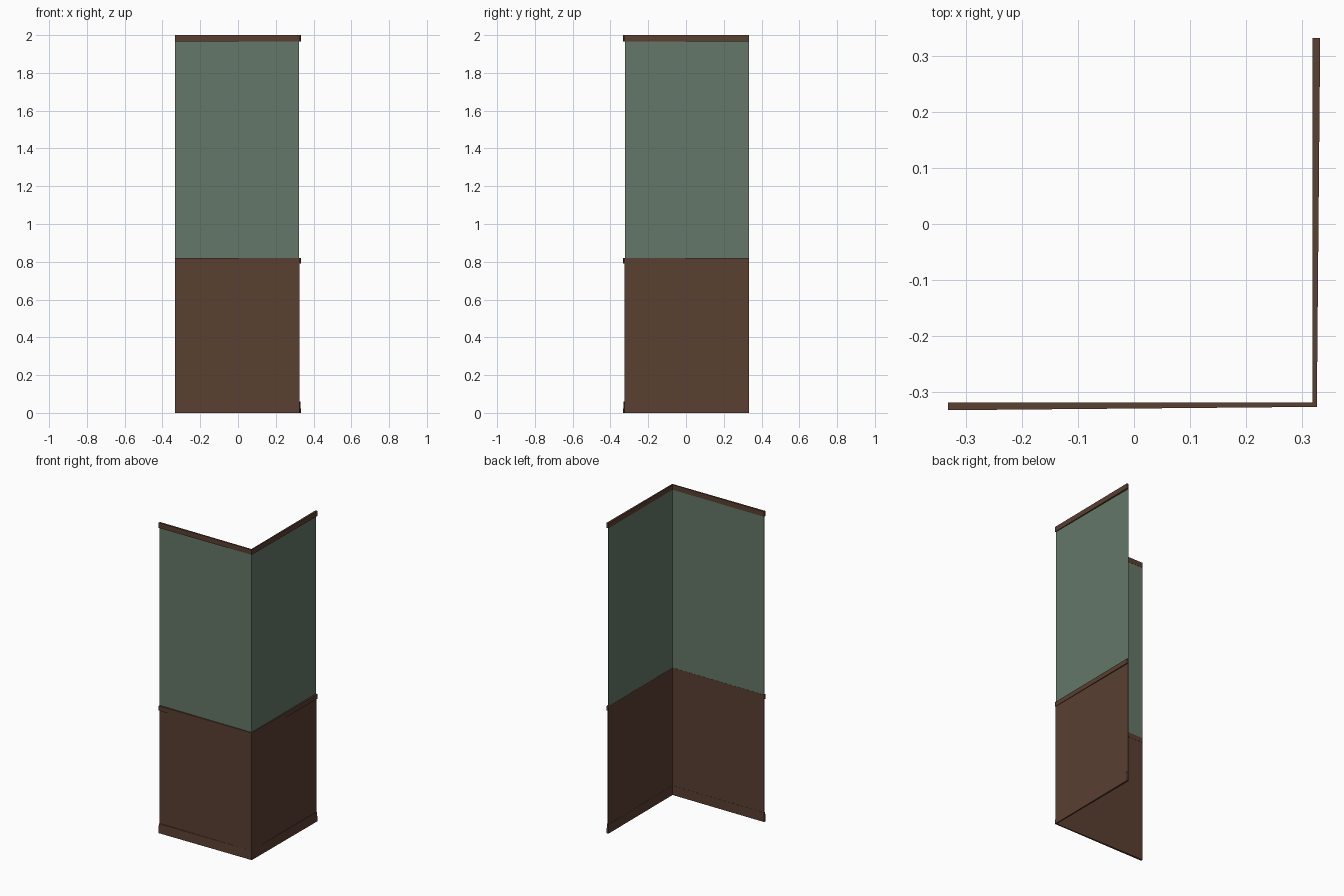
import bpy
import bmesh

if "Cube" in bpy.data.objects:
    bpy.data.objects.remove(bpy.data.objects["Cube"])

END = 0.333  # free end of each wall


def material(name, rgb):
    m = bpy.data.materials.new(name)
    m.diffuse_color = (*rgb, 1.0)
    m.use_nodes = True
    m.node_tree.nodes["Principled BSDF"].inputs["Base Color"].default_value = m.diffuse_color
    return m


GREEN = material("sage green", (0.130, 0.186, 0.138))
BROWN = material("dark wood brown", (0.102, 0.050, 0.031))


def corner_strip(name, z0, z1, inner, corner, end, mat, flare=0.0):
    """L-shaped run along the front and right walls.
    inner: inside offset, corner/end: outside offset at the corner and free ends,
    flare: how far the top edge of the outside leans back."""
    def outline(back):
        c, e = corner - back, end - back
        return [(-END, -inner), (-END, -e), (c, -c),
                (e, END), (inner, END), (inner, -inner)]

    bm = bmesh.new()
    low = [bm.verts.new((x, y, z0)) for x, y in outline(0.0)]
    high = [bm.verts.new((x, y, z1)) for x, y in outline(flare)]
    for i in range(6):
        j = (i + 1) % 6
        bm.faces.new((low[i], low[j], high[j], high[i]))
    # caps: one quad for each wall, meeting on the mitre
    for ring in (low, high):
        bm.faces.new((ring[0], ring[1], ring[2], ring[5]))
        bm.faces.new((ring[5], ring[2], ring[3], ring[4]))
    bmesh.ops.recalc_face_normals(bm, faces=bm.faces)
    mesh = bpy.data.meshes.new(name)
    bm.to_mesh(mesh)
    bm.free()
    mesh.materials.append(mat)
    obj = bpy.data.objects.new(name, mesh)
    bpy.context.collection.objects.link(obj)
    return obj


# wall panels
corner_strip("upper_wall", 0.81, 1.97, 0.3205, 0.322, 0.322, GREEN)
corner_strip("lower_wainscot", 0.05, 0.80, 0.3205, 0.325, 0.326, BROWN)

# trims, slightly thicker towards the free ends
corner_strip("baseboard", 0.0, 0.06, 0.3195, 0.327, 0.333, BROWN, flare=0.002)
corner_strip("chair_rail", 0.79, 0.82, 0.3195, 0.327, 0.333, BROWN)
corner_strip("top_rail", 1.967, 2.0, 0.3195, 0.327, 0.333, BROWN)
